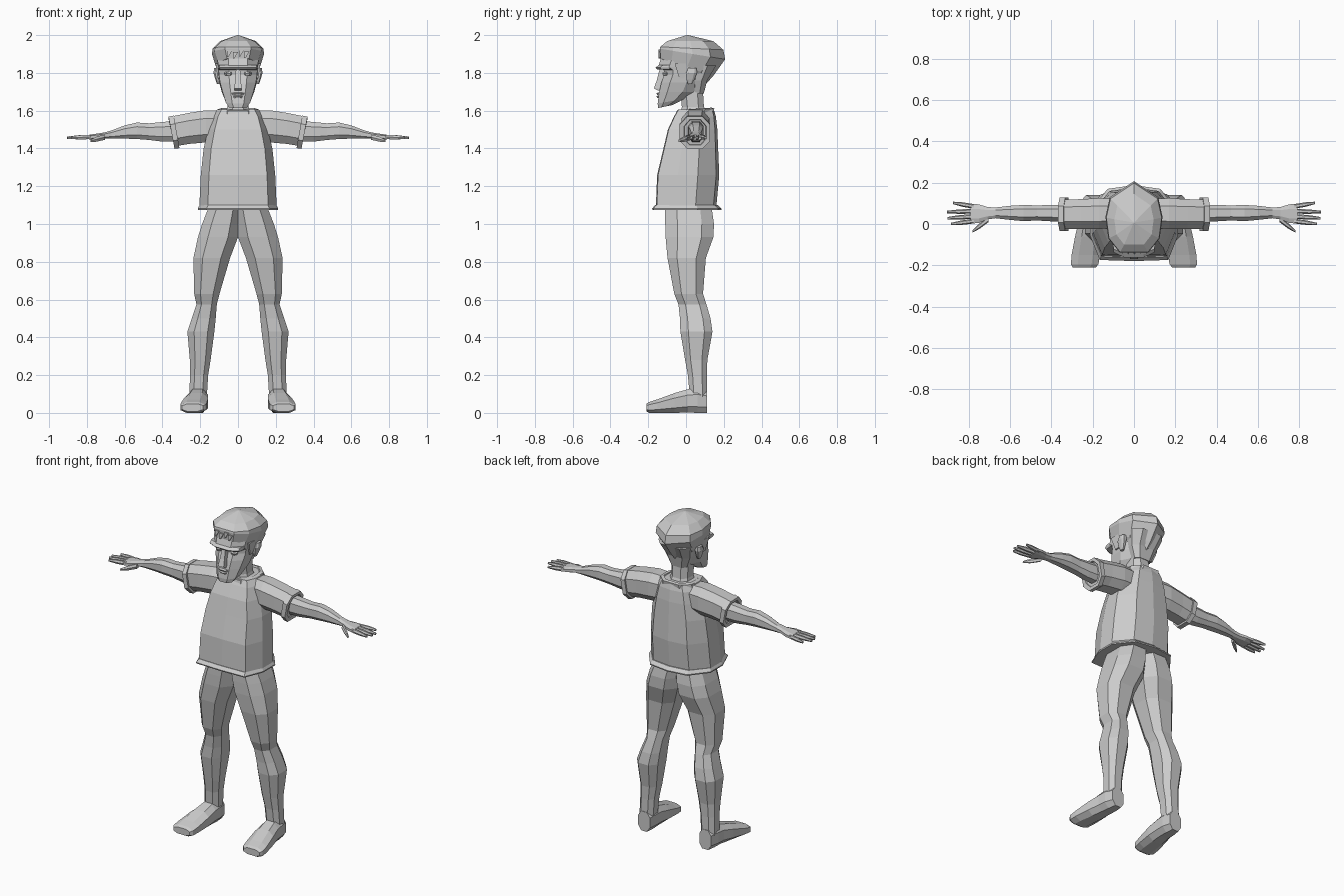
import bpy, bmesh, math

grey = bpy.data.materials.new("light grey")
grey.diffuse_color = (0.6, 0.6, 0.6, 1)

# Unit cross-sections (u, v in -1..1)
OCT = [(-.5, -1), (.5, -1), (1, -.5), (1, .5), (.5, 1), (-.5, 1), (-1, .5), (-1, -.5)]
HEX = [(math.cos(i * math.pi / 3), math.sin(i * math.pi / 3) / .866) for i in range(6)]
BOX = [(-1, -1), (1, -1), (1, 1), (-1, 1)]
CHEST = [(-.78, -1), (0, -1.03), (.78, -1), (1, -.35), (1, .3), (.6, .9), (0, 1),
         (-.6, .9), (-1, .3), (-1, -.35)]
SKULL = [(-.5, -1), (.5, -1), (.9, -.6), (1, 0), (.85, .55), (0, 1), (-.85, .55),
         (-1, 0), (-.9, -.6)]
FACE = [(-.45, -1), (.45, -1), (.95, -.55), (1, .3), (.6, 1), (-.6, 1), (-1, .3), (-.95, -.55)]


def loft(name, axis, shape, rows, mirror=False):
    """Rows are (t, a0, a1, b0, b1[, tilt]) with t along the axis."""
    bm = bmesh.new()
    rings = []
    for r in rows:
        t, a0, a1, b0, b1 = r[:5]
        tilt = r[5] if len(r) > 5 else 0
        ring = []
        for u, v in shape:
            a = (a0 + a1) / 2 + u * (a1 - a0) / 2
            b = (b0 + b1) / 2 + v * (b1 - b0) / 2
            s = t + tilt * v
            co = {'x': (s, a, b), 'y': (a, s, b), 'z': (a, b, s)}[axis]
            ring.append(bm.verts.new(co))
        rings.append(ring)
    n = len(shape)
    for lo, hi in zip(rings, rings[1:]):
        for i in range(n):
            bm.faces.new((lo[i], lo[(i + 1) % n], hi[(i + 1) % n], hi[i]))
    bm.faces.new(rings[0][::-1])
    bm.faces.new(rings[-1])
    bmesh.ops.recalc_face_normals(bm, faces=bm.faces)
    me = bpy.data.meshes.new(name)
    bm.to_mesh(me)
    bm.free()
    me.materials.append(grey)
    ob = bpy.data.objects.new(name, me)
    bpy.context.collection.objects.link(ob)
    if mirror:
        ob.modifiers.new("mirror", 'MIRROR').use_mirror_merge = False
    return ob


def finger(name, p, q, r0, r1):
    """Tapered finger from p to q, growing outward along x."""
    rows = []
    for k, r in ((0, r0), (.55, r0 * .95), (1, r1)):
        x, y, z = [a + (b - a) * k for a, b in zip(p, q)]
        rows.append((x, y - r, y + r, z - r, z + r))
    loft(name, 'x', HEX, rows, True)


def sym(t, w, f, b, *tilt):
    return (t, -w, w, f, b, *tilt)


# Shirt with flared hem and collar
loft("shirt", 'z', CHEST, [
    sym(1.085, .205, -.155, .16), sym(1.26, .197, -.148, .176), sym(1.40, .182, -.115, .17),
    sym(1.50, .158, -.092, .166), sym(1.57, .135, -.06, .158), sym(1.605, .112, -.04, .148)])
loft("shirt_hem", 'z', CHEST, [
    sym(1.075, .212, -.172, .187), sym(1.082, .213, -.174, .188), sym(1.10, .203, -.158, .168)])
loft("collar", 'z', OCT, [
    sym(1.58, .115, -.055, .145), sym(1.605, .105, -.05, .15, .006),
    sym(1.61, .088, -.035, .135, .006), sym(1.59, .08, -.03, .125)])

# Sleeves and cuffs
loft("sleeve", 'x', OCT, [
    (.08, -.015, .12, 1.44, 1.60), (.17, -.025, .125, 1.432, 1.602),
    (.26, -.025, .12, 1.424, 1.588), (.345, -.022, .118, 1.412, 1.568, .015)], True)
loft("sleeve_cuff", 'x', OCT, [
    (.325, -.034, .128, 1.402, 1.574, .015), (.352, -.034, .128, 1.398, 1.568, .016),
    (.352, -.01, .108, 1.418, 1.552, .015), (.335, -.005, .10, 1.425, 1.548, .015)], True)

# Bare arms down to the palm
loft("arm", 'x', OCT, [
    (.30, .01, .095, 1.435, 1.548), (.40, .013, .092, 1.436, 1.54), (.47, .017, .09, 1.445, 1.533),
    (.535, .014, .092, 1.45, 1.537), (.60, .02, .088, 1.452, 1.522),
    (.67, .028, .08, 1.452, 1.495), (.71, .022, .082, 1.452, 1.484),
    (.75, .005, .095, 1.448, 1.478), (.79, .002, .098, 1.446, 1.472)], True)
for i, (y0, y1, x1) in enumerate([(.014, .0, .885), (.037, .028, .903), (.062, .058, .905), (.085, .102, .875)]):
    finger("finger_%d" % (i + 1), (.775, y0, 1.461), (x1, y1, 1.457), .0115, .006)
finger("thumb", (.705, .022, 1.46), (.782, -.036, 1.44), .014, .006)

# Trousers: two legs meeting at the hips
loft("trouser_leg", 'z', OCT, [
    (.085, .165, .258, .02, .11), (.20, .158, .254, .01, .11), (.28, .145, .255, -.005, .113),
    (.43, .125, .268, -.03, .14), (.50, .118, .245, -.032, .13), (.575, .112, .22, -.04, .108),
    (.63, .098, .232, -.062, .09), (.82, .042, .236, -.098, .105),
    (.93, .0, .212, -.108, .145), (1.0, -.01, .19, -.11, .148), (1.09, -.02, .155, -.11, .135)], True)

# Shoes run from heel to toe
loft("shoe", 'y', OCT, [
    (.112, .17, .25, 0, .12), (.06, .16, .264, 0, .13), (.01, .16, .268, .002, .125),
    (-.06, .158, .285, 0, .105), (-.15, .165, .302, 0, .072), (-.195, .172, .305, 0, .058),
    (-.21, .185, .296, .008, .048)], True)

# Neck and face
loft("neck", 'z', OCT, [
    sym(1.56, .075, -.035, .12), sym(1.62, .056, -.022, .095), sym(1.70, .056, -.03, .09),
    sym(1.78, .06, -.03, .10)])
loft("face", 'z', FACE, [
    sym(1.622, .05, -.148, -.07, .008), sym(1.65, .068, -.15, -.01, .012),
    sym(1.70, .086, -.142, .05), sym(1.75, .10, -.13, .075), sym(1.79, .106, -.116, .09),
    sym(1.815, .108, -.118, .10), sym(1.83, .11, -.148, .11), sym(1.88, .115, -.132, .13),
    sym(1.92, .10, -.11, .13)])
loft("brow", 'z', FACE, [
    sym(1.818, .10, -.152, -.05), sym(1.828, .104, -.162, -.05), sym(1.842, .104, -.142, -.05)])
loft("nose", 'z', BOX, [
    sym(1.708, .019, -.15, -.10), sym(1.718, .02, -.17, -.10), sym(1.76, .015, -.155, -.10),
    sym(1.825, .011, -.138, -.10)])
for name, z, w in (("upper_lip", 1.69, .032), ("lower_lip", 1.674, .026)):
    loft(name, 'z', HEX, [sym(z - .006, w, -.153, -.13), sym(z + .002, w, -.157, -.13),
                          sym(z + .006, w * .8, -.149, -.13)])
loft("eye", 'z', HEX, [(1.785, .03, .068, -.121, -.09), (1.796, .026, .074, -.125, -.09),
                       (1.806, .03, .068, -.121, -.09)], True)
loft("ear", 'z', OCT, [
    (1.742, .095, .112, .01, .032), (1.765, .095, .12, .002, .045), (1.80, .095, .13, .0, .058),
    (1.825, .095, .126, .012, .056)], True)

# Hair: tilted cap rising to a point, with a nape and a ragged fringe
loft("hair", 'z', SKULL, [
    sym(1.79, .085, -.06, .10, -.055), sym(1.83, .116, -.134, .145, -.045),
    sym(1.90, .138, -.138, .207, -.028), sym(1.93, .134, -.136, .198, -.008),
    sym(1.968, .095, -.10, .145), sym(2.0, .004, .004, .012)])
loft("nape", 'z', FACE, [
    sym(1.69, .055, .03, .094), sym(1.76, .085, .03, .112), sym(1.84, .11, .03, .16)])
loft("sideburn", 'z', BOX, [
    (1.77, .098, .108, -.035, -.01), (1.85, .098, .119, -.06, .02)], True)
for i, (x, z) in enumerate([(-.045, 1.885), (-.015, 1.875), (.018, 1.888), (.045, 1.878)]):
    loft("fringe_%d" % (i + 1), 'z', BOX, [
        (z, x - .012, x - .006, -.146, -.12), (z + .035, x - .012, x + .016, -.145, -.11)])
